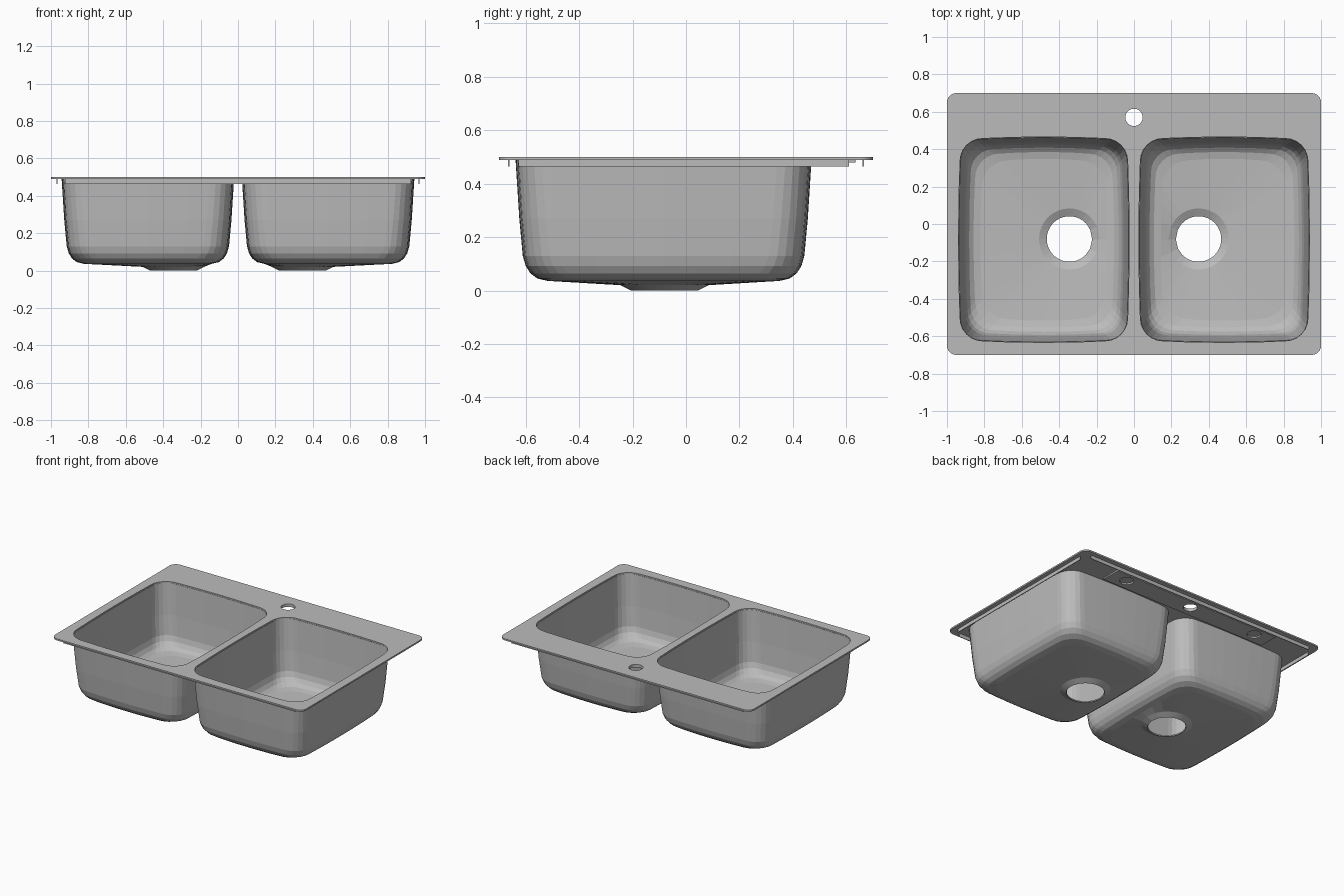
import bpy, bmesh, math
from mathutils import Vector

if "Cube" in bpy.data.objects:
    bpy.data.objects.remove(bpy.data.objects["Cube"])

steel = bpy.data.materials.new("brushed_steel")
steel.use_nodes = True
steel.diffuse_color = (0.5, 0.5, 0.5, 1)
steel.node_tree.nodes["Principled BSDF"].inputs["Base Color"].default_value = (0.5, 0.5, 0.5, 1)

BOWL = Vector((0.482, -0.084))     # bowl centre, left side
HALF = Vector((0.453, 0.546))      # bowl half size
DRAIN = Vector((0.345, -0.08))
TAP_Y = 0.57


def rounded(center, half, radius, segs=6, split=1, bulge=0.0):
    """Rounded rectangle loop; straight sides are split and may bow outwards."""
    pts = []
    for q, (sx, sy) in enumerate([(1, 1), (-1, 1), (-1, -1), (1, -1)]):
        corner = Vector((sx * (half.x - radius), sy * (half.y - radius)))
        for i in range(segs + 1):
            a = math.pi / 2 * (q + i / segs)
            pts.append(corner + radius * Vector((math.cos(a), math.sin(a))))
        if split > 1:
            out = Vector((math.cos(a), math.sin(a)))
            nx, ny = [(-1, 1), (-1, -1), (1, -1), (1, 1)][q]
            end = Vector((nx * (half.x - radius), ny * (half.y - radius))) + radius * out
            start = pts[-1].copy()
            for i in range(1, split):
                t = i / split
                pts.append(start.lerp(end, t) + out * bulge * 4 * t * (1 - t))
    return [center + p for p in pts]


def circle(center, radius, n=40):
    return [center + radius * Vector((math.cos(2 * math.pi * i / n),
                                      math.sin(2 * math.pi * i / n))) for i in range(n)]


def bowl_loop(inset):
    return rounded(BOWL, HALF - Vector((inset, inset)), 0.12 + 0.2 * inset, 6, 6, 0.008)


def flip(loop):
    return [Vector((-p.x, p.y)) for p in reversed(loop)]


def sheet(name, loops, z0, z1):
    """Flat sheet with holes, from a filled outline."""
    cu = bpy.data.curves.new(name, 'CURVE')
    cu.dimensions = '2D'
    cu.fill_mode = 'BOTH'
    cu.extrude = (z1 - z0) / 2
    for loop in loops:
        sp = cu.splines.new('POLY')
        sp.points.add(len(loop) - 1)
        for pt, p in zip(sp.points, loop):
            pt.co = (p.x, p.y, 0, 1)
        sp.use_cyclic_u = True
    cu.materials.append(steel)
    ob = bpy.data.objects.new(name, cu)
    ob.location.z = (z0 + z1) / 2
    bpy.context.collection.objects.link(ob)
    bpy.ops.object.select_all(action='DESELECT')
    ob.select_set(True)
    bpy.context.view_layer.objects.active = ob
    bpy.ops.object.convert(target='MESH')
    return ob


def bowl(name, side):
    """Lofted bowl from the rim down to the sunken drain opening."""
    profile = [(0, 0.49), (0.014, 0.27), (0.027, 0.13), (0.038, 0.092),
               (0.056, 0.064), (0.082, 0.045), (0.12, 0.036)]
    loops = [(bowl_loop(d), z) for d, z in profile]
    base = loops[-1][0]
    for r, z in [(0.165, 0.02), (0.125, 0.0)]:
        loops.append(([DRAIN + (p - DRAIN).normalized() * r for p in base], z))
    bm = bmesh.new()
    rings = [[bm.verts.new((side * p.x, p.y, z)) for p in loop] for loop, z in loops]
    for a, b in zip(rings, rings[1:]):
        for i in range(len(a)):
            j = (i + 1) % len(a)
            quad = (a[i], b[i], b[j], a[j])
            bm.faces.new(quad if side > 0 else quad[::-1])
    me = bpy.data.meshes.new(name)
    bm.to_mesh(me)
    bm.free()
    me.materials.append(steel)
    ob = bpy.data.objects.new(name, me)
    bpy.context.collection.objects.link(ob)
    wall = ob.modifiers.new("wall", 'SOLIDIFY')
    wall.thickness = 0.008
    wall.offset = -1
    return ob


def rail(name, x, y, sx, sy):
    bpy.ops.mesh.primitive_cube_add(size=1, location=(x, y, 0.477))
    ob = bpy.context.object
    ob.name = ob.data.name = name
    ob.scale = (sx, sy, 0.026)
    ob.data.materials.append(steel)


# Countertop rim with two bowl openings and a tap hole
opening = bowl_loop(0.005)
tap = circle(Vector((0, TAP_Y)), 0.046)
sheet("rim", [rounded(Vector((0, 0)), Vector((1, 0.7)), 0.05), opening, flip(opening), tap],
      0.489, 0.5)

# Bowls
bowl("left_bowl", 1)
bowl("right_bowl", -1)

# Stiffening plate below the tap ledge, with two blind knockouts
knockouts = [circle(Vector((x, TAP_Y)), 0.046) for x in (-0.54, 0.54)]
sheet("tap_plate", [rounded(Vector((0, 0.562)), Vector((0.67, 0.073)), 0.004, 2), tap] + knockouts,
      0.479, 0.4892)

# Clip rails under the rim edges
for s, lr, fb in [(1, "left", "back"), (-1, "right", "front")]:
    rail(lr + "_rail", s * 0.967, -0.008, 0.005, 1.236)
    rail(fb + "_rail", 0, s * 0.664, 1.85, 0.005)
